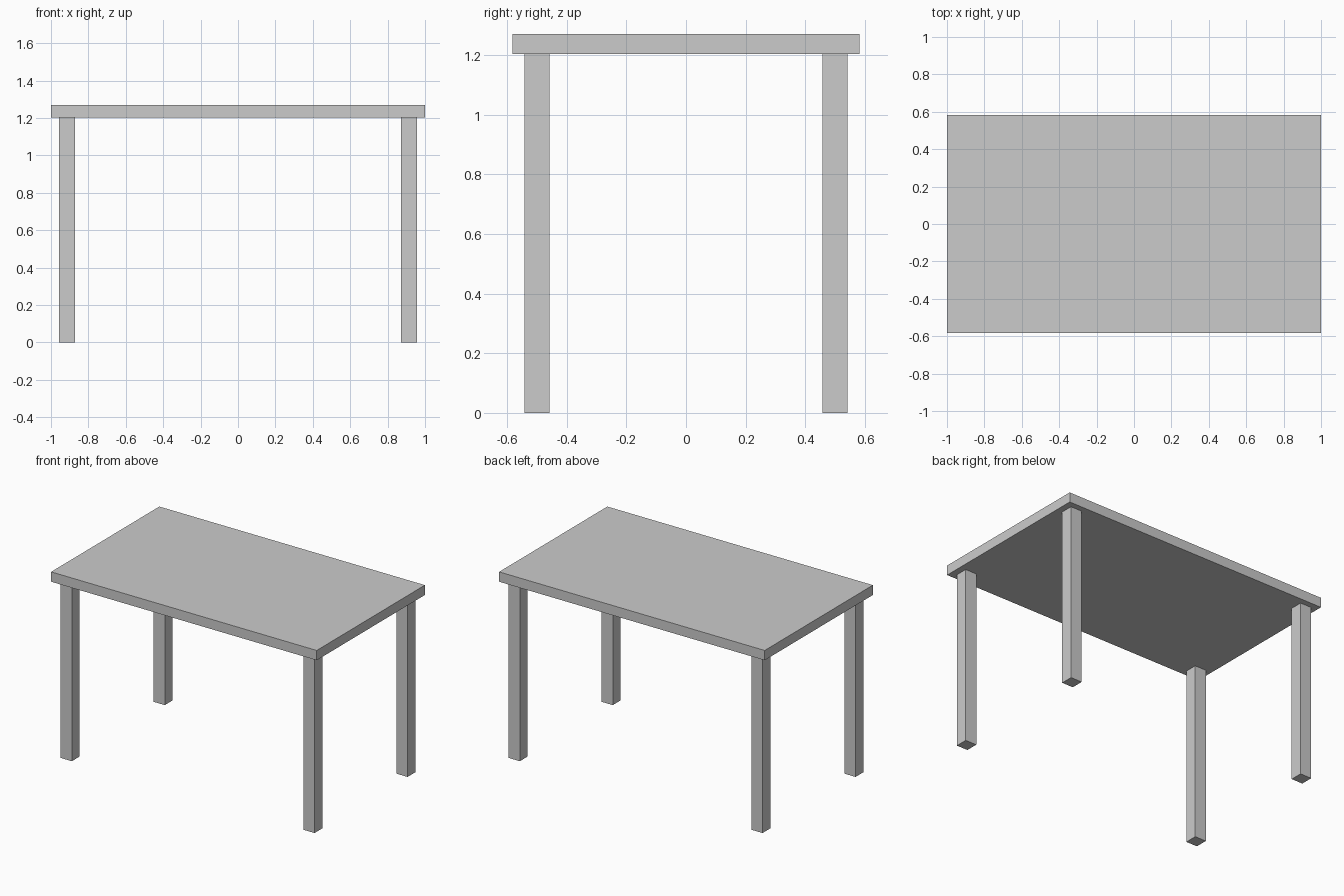
import bpy

if "Cube" in bpy.data.objects:
    bpy.data.objects.remove(bpy.data.objects["Cube"])


def box(name, center, size):
    bpy.ops.mesh.primitive_cube_add(size=1, location=center)
    obj = bpy.context.object
    obj.name = name
    obj.scale = size
    bpy.ops.object.transform_apply(location=False, rotation=False, scale=True)
    return obj


LEG_HEIGHT = 1.203
TOP_HEIGHT = 1.27
LEG_WIDTH = 0.084

# Tabletop slab
box("tabletop", (0, 0, (LEG_HEIGHT + TOP_HEIGHT) / 2),
    (2.0, 1.164, TOP_HEIGHT - LEG_HEIGHT))

# Four square legs, inset from the corners
for side, sx in (("left", -1), ("right", 1)):
    for end, sy in (("front", -1), ("back", 1)):
        box(f"{end}_{side}_leg", (sx * 0.914, sy * 0.5, LEG_HEIGHT / 2),
            (LEG_WIDTH, LEG_WIDTH, LEG_HEIGHT))
